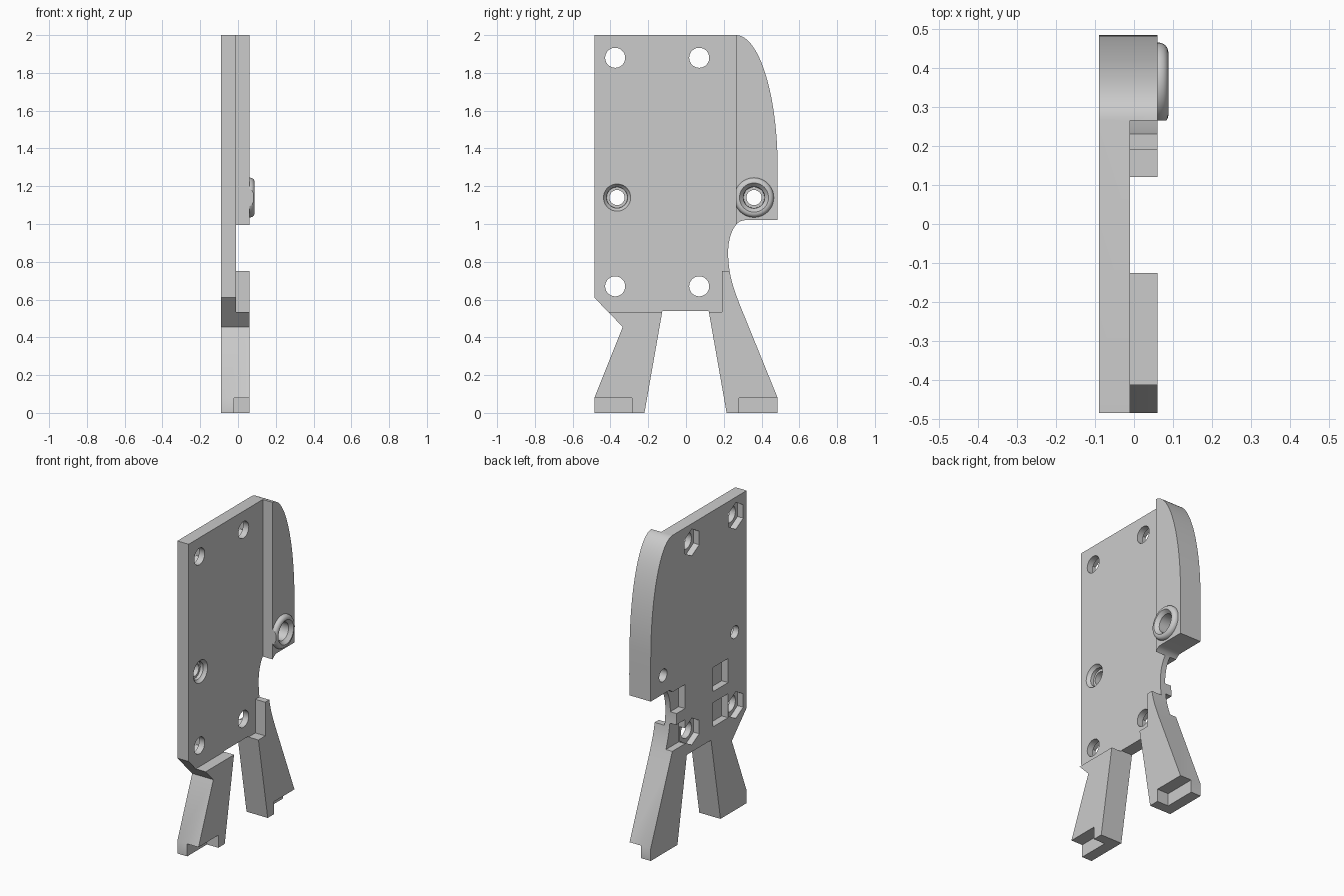
import bpy, bmesh
from math import sin, cos, pi, radians
from mathutils import Vector
from mathutils.geometry import interpolate_bezier

cube = bpy.data.objects.get("Cube")
if cube:
    bpy.data.objects.remove(cube, do_unlink=True)

grey = bpy.data.materials.new("light grey")
grey.use_nodes = True
grey.diffuse_color = (0.6, 0.6, 0.6, 1)
grey.node_tree.nodes["Principled BSDF"].inputs["Base Color"].default_value = (0.6, 0.6, 0.6, 1)

BACK, PLATE, FRONT = -0.09, -0.01, 0.06   # layers through the thickness


def finish(name, bm):
    bmesh.ops.recalc_face_normals(bm, faces=bm.faces)
    mesh = bpy.data.meshes.new(name)
    bm.to_mesh(mesh)
    bm.free()
    mesh.materials.append(grey)
    obj = bpy.data.objects.new(name, mesh)
    bpy.context.collection.objects.link(obj)
    return obj


def prism(name, outline, x0, x1):
    """Extrude a (y, z) outline along x."""
    bm = bmesh.new()
    face = bm.faces.new([bm.verts.new((x0, y, z)) for y, z in outline])
    new = bmesh.ops.extrude_face_region(bm, geom=[face])["geom"]
    bmesh.ops.translate(bm, vec=(x1 - x0, 0, 0),
                        verts=[v for v in new if isinstance(v, bmesh.types.BMVert)])
    return finish(name, bm)


def box(name, y0, y1, z0, z1, x0, x1):
    return prism(name, [(y0, z0), (y1, z0), (y1, z1), (y0, z1)], x0, x1)


def lathe(name, y, z, profile, sides=48):
    """Turn an (x, radius) profile about an axis along x."""
    bm = bmesh.new()
    turns = [2 * pi * i / sides for i in range(sides)]
    rings = [[bm.verts.new((x, y + r * sin(a), z + r * cos(a))) for a in turns]
             for x, r in profile]
    for a, b in zip(rings, rings[1:]):
        for i in range(sides):
            j = (i + 1) % sides
            bm.faces.new((a[i], a[j], b[j], b[i]))
    bm.faces.new(rings[0])
    bm.faces.new(rings[-1])
    return finish(name, bm)


def combine(target, tool, operation="DIFFERENCE"):
    tool.hide_render = True
    mod = target.modifiers.new(tool.name, "BOOLEAN")
    mod.operation, mod.object, mod.solver = operation, tool, "EXACT"
    bpy.context.view_layer.objects.active = target
    bpy.ops.object.modifier_apply(modifier=mod.name)
    bpy.data.objects.remove(tool, do_unlink=True)


# Side outline: rounded shoulder, thumb hollow and two splayed legs
shoulder = [(0.265 + 0.22 * sin(t * pi / 48), 1.3 + 0.7 * cos(t * pi / 48)) for t in range(25)]
hollow = [(0.31 - 0.087 * sin(t * pi / 24), 0.85 + 0.17 * cos(t * pi / 24)) for t in range(13)]
bend = [(p.x, p.y) for p in interpolate_bezier(
    Vector((0.223, 0.85)), Vector((0.223, 0.72)), Vector((0.262, 0.63)), Vector((0.3, 0.535)), 14)]
back_leg = [(0.485, 0.08), (0.485, 0), (0.215, 0), (0.12, 0.54)]
front_leg = [(-0.125, 0.54), (-0.22, 0), (-0.485, 0), (-0.485, 0.08), (-0.335, 0.455)]
body = prism("body", [(-0.485, 2)] + shoulder + [(0.485, 1.02)] + hollow + bend[1:]
             + back_leg + front_leg + [(-0.485, 0.61)], BACK, FRONT)

# Large recess that leaves the thin plate
combine(body, prism("plate_recess", [(-0.6, 0.535), (0.19, 0.535), (0.19, 0.75),
                                     (0.265, 0.75), (0.265, 2.1), (-0.6, 2.1)], PLATE, 0.2))

# Notches under the feet
for y0, y1 in ((-0.6, -0.285), (0.28, 0.6)):
    combine(body, box("foot_notch", y0, y1, -0.1, 0.08, -0.02, 0.2))

# Rounded locating boss, trimmed flush with the shoulder edge
boss = lathe("boss", 0.36, 1.14, [(0.03, 0.105), (0.066, 0.105), (0.075, 0.102),
                                  (0.082, 0.097), (0.086, 0.09), (0.088, 0.082)])
combine(boss, box("boss_trim", 0.1, 0.265, 0.9, 1.4, 0, 0.2))
combine(body, boss, "UNION")

# Stepped sockets in the boss and in the plate
combine(body, lathe("boss_socket", 0.36, 1.14, [(0.1, 0.077), (0.088, 0.077), (0.078, 0.068),
                                                (0.066, 0.057), (0.0, 0.055)]))
combine(body, lathe("plate_socket", -0.365, 1.14, [(0.02, 0.072), (PLATE, 0.072), (-0.02, 0.067),
                                                   (-0.03, 0.056), (-0.05, 0.055)]))
for y in (-0.365, 0.36):
    combine(body, lathe("pin_hole", y, 1.14, [(-0.2, 0.04), (0.2, 0.04)]))

# Square pockets in the rear face
for y in (-0.22, 0.215):
    for z in (0.92, 0.695):
        combine(body, box("pocket", y - 0.077, y + 0.077, z - 0.077, z + 0.077, -0.2, -0.045))

# Bolt holes with hexagonal nut seats
for y in (-0.375, 0.07):
    for z in (1.88, 0.67):
        combine(body, lathe("bolt_hole", y, z, [(-0.2, 0.053), (0.02, 0.053)]))
        combine(body, lathe("nut_seat", y, z, [(-0.2, 0.086), (-0.05, 0.086)], 6))

bpy.ops.object.select_all(action="DESELECT")
body.select_set(True)
bpy.context.view_layer.objects.active = body
bpy.ops.object.shade_smooth_by_angle(angle=radians(25))
